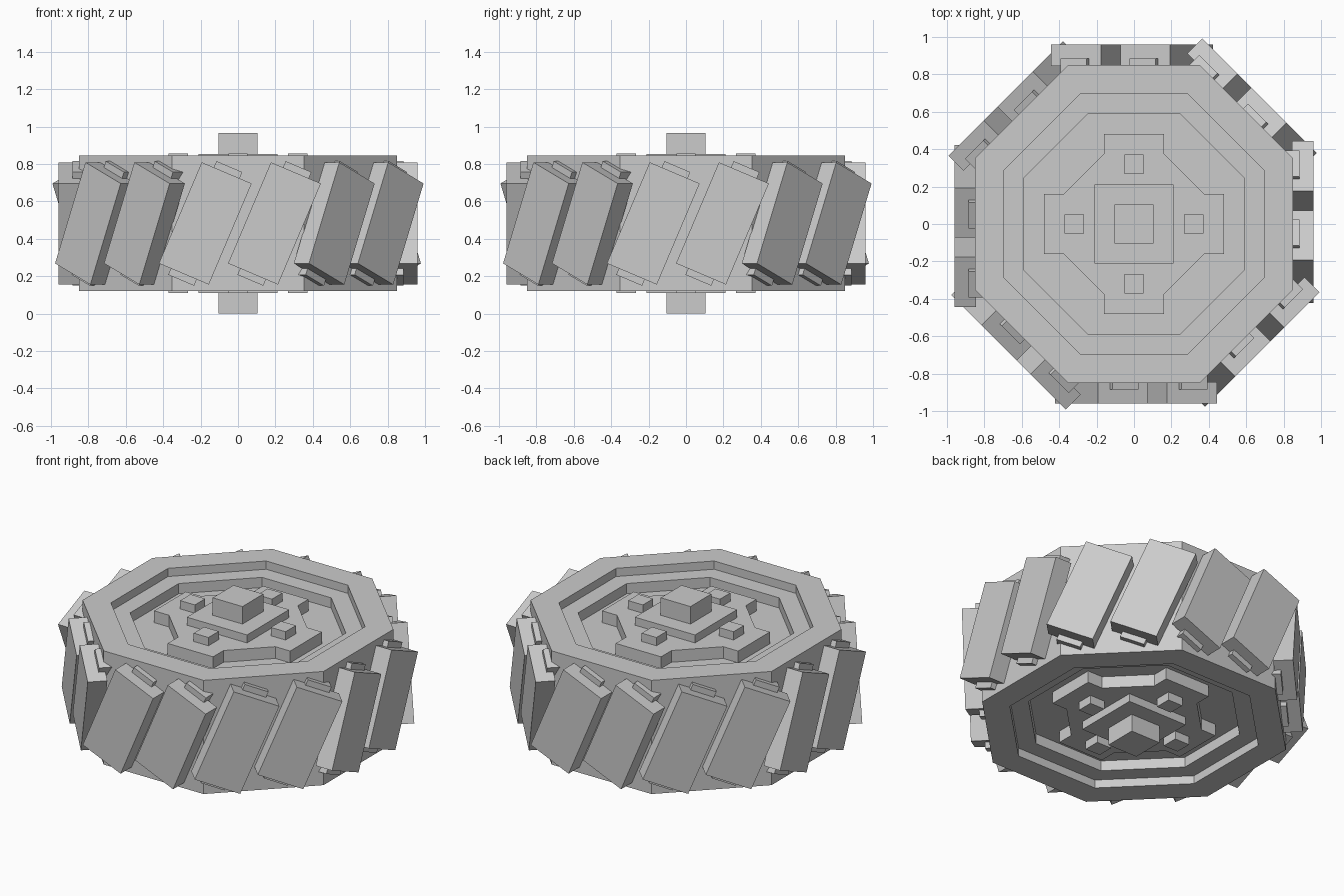
import bpy, bmesh
from math import pi, cos, sin, radians
from mathutils import Matrix

if "Cube" in bpy.data.objects:
    bpy.data.objects.remove(bpy.data.objects["Cube"])

MID = 0.4825          # mid height of the wheel
SIDES = 8


def finish(name, bm):
    bmesh.ops.recalc_face_normals(bm, faces=bm.faces)
    mesh = bpy.data.meshes.new(name)
    bm.to_mesh(mesh)
    bm.free()
    obj = bpy.data.objects.new(name, mesh)
    bpy.context.collection.objects.link(obj)
    return obj


def add_box(bm, lo, hi, matrix=Matrix()):
    size = [b - a for a, b in zip(lo, hi)]
    centre = [(a + b) / 2 for a, b in zip(lo, hi)]
    bmesh.ops.create_cube(bm, size=1, matrix=matrix @ Matrix.Translation(centre)
                          @ Matrix.Diagonal((*size, 1)))


def octagon(bm, apothem, z):
    r = apothem / cos(pi / SIDES)
    return [bm.verts.new((r * cos((i + .5) * 2 * pi / SIDES),
                          r * sin((i + .5) * 2 * pi / SIDES), z)) for i in range(SIDES)]


# Octagonal wheel body with a stepped recess on both sides
bm = bmesh.new()
half = [(.85, .3625), (.695, .3625), (.695, .31), (.59, .31), (.59, .245)]
profile = [(a, MID - h) for a, h in reversed(half)] + [(a, MID + h) for a, h in half]
rings = [octagon(bm, a, z) for a, z in profile]
for a, b in zip(rings, rings[1:]):
    for i in range(SIDES):
        j = (i + 1) % SIDES
        bm.faces.new((a[i], a[j], b[j], b[i]))
bm.faces.new(rings[0])
bm.faces.new(rings[-1])
finish("wheel_body", bm)

# Hub parts, repeated on the top and bottom sides
quarter = [(.48, -.16), (.48, .16), (.375, .16), (.16, .375)]
for side, s in (("top", 1), ("bottom", -1)):
    # Raised cross-shaped hub plate
    bm = bmesh.new()
    outline = []
    for k in range(4):
        c, n = round(cos(k * pi / 2)), round(sin(k * pi / 2))
        outline += [(x * c - y * n, x * n + y * c) for x, y in quarter]
    face = bm.faces.new([bm.verts.new((x, y, MID + s * .235)) for x, y in outline])
    new = bmesh.ops.extrude_face_region(bm, geom=[face])["geom"]
    bmesh.ops.translate(bm, vec=(0, 0, s * .085),
                        verts=[g for g in new if isinstance(g, bmesh.types.BMVert)])
    finish("hub_cross_" + side, bm)

    def slab(bm, x, y, r, h0, h1):
        z0, z1 = sorted((MID + s * h0, MID + s * h1))
        add_box(bm, (x - r, y - r, z0), (x + r, y + r, z1))

    # Square cap and axle end
    bm = bmesh.new()
    slab(bm, 0, 0, .212, .31, .371)
    finish("hub_plate_" + side, bm)
    bm = bmesh.new()
    slab(bm, 0, 0, .105, .36, MID)
    finish("axle_end_" + side, bm)

    # Four bolts
    bm = bmesh.new()
    for x, y in ((.32, 0), (-.32, 0), (0, .32), (0, -.32)):
        slab(bm, x, y, .052, .31, .373)
    finish("bolts_" + side, bm)

# Slanted tread blocks, two per side, each with a thin lug poking out at both ends
blocks, lugs = bmesh.new(), bmesh.new()
for i in range(SIDES):
    turn = Matrix.Rotation(i * 2 * pi / SIDES, 4, 'Z')
    for x in (-.175, .195):
        m = turn @ Matrix.Translation((x, 0, MID)) @ Matrix.Rotation(radians(23), 4, 'Y')
        add_box(blocks, (-.145, -.96, -.2935), (.145, -.845, .2935), m)
        add_box(lugs, (-.075, -.885, -.33), (.075, -.80, .33), m)
finish("tread_blocks", blocks)
finish("tread_lugs", lugs)
